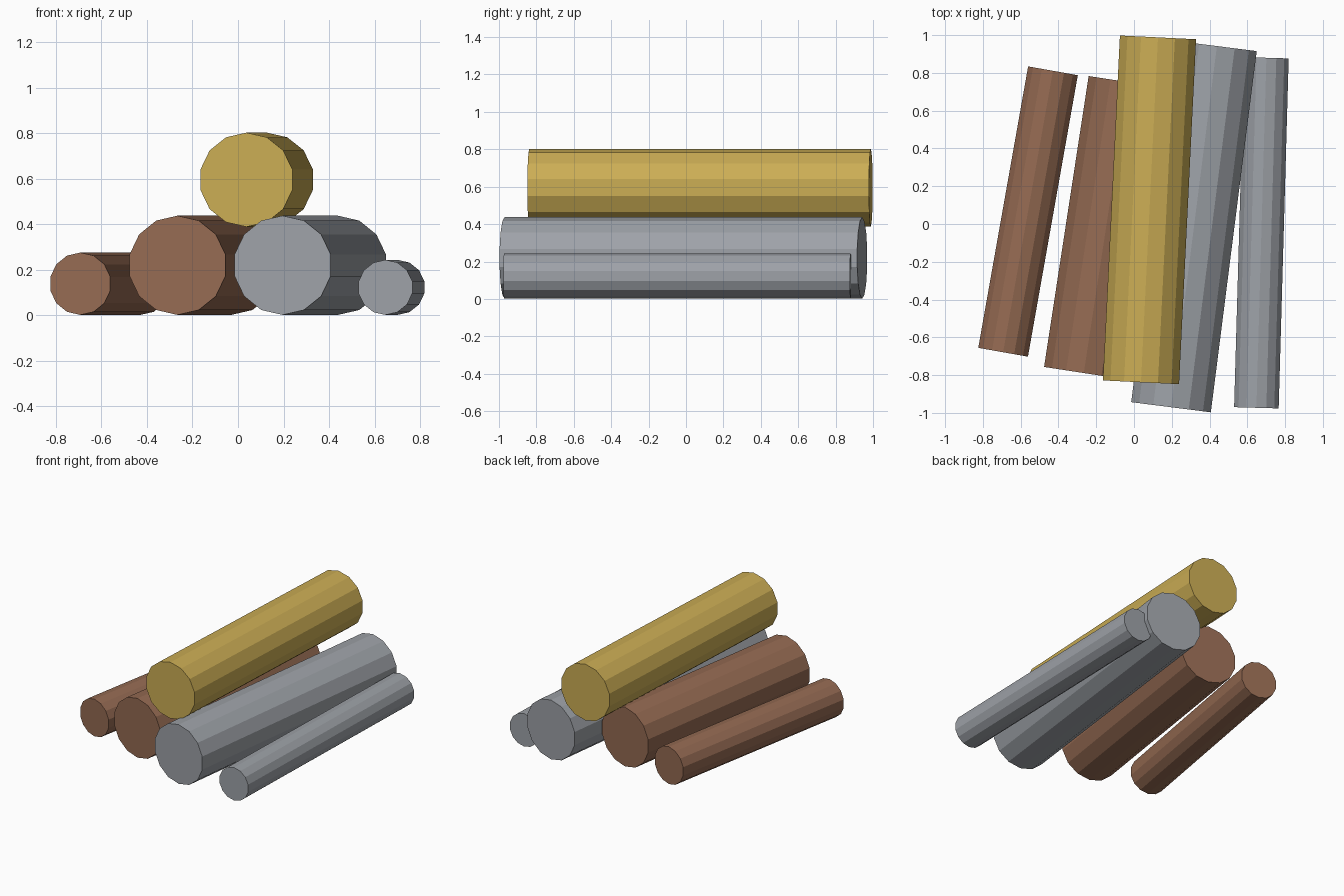
import bpy
import math
from mathutils import Vector

if "Cube" in bpy.data.objects:
    bpy.data.objects.remove(bpy.data.objects["Cube"])


def material(name, color):
    m = bpy.data.materials.new(name)
    m.diffuse_color = (*color, 1)
    m.use_nodes = True
    m.node_tree.nodes["Principled BSDF"].inputs["Base Color"].default_value = m.diffuse_color
    return m


gold = material("gold", (0.60, 0.42, 0.09))
grey = material("grey", (0.34, 0.36, 0.39))
brown = material("brown", (0.30, 0.145, 0.085))


def log(name, front, back, z, r, mat):
    """Horizontal 14-sided log between two end centres, one edge pointing up."""
    a, b = Vector((*front, z)), Vector((*back, z))
    d = b - a
    bpy.ops.mesh.primitive_cylinder_add(
        vertices=14, radius=r, depth=d.length, location=(a + b) / 2,
        rotation=(math.radians(90), 0, -math.atan2(d.x, d.y)))
    ob = bpy.context.object
    ob.name = name
    ob.data.materials.append(mat)


# Ground row, left to right
log("small_brown_log", (-0.693, -0.679), (-0.429, 0.811), 0.138, 0.137, brown)
log("large_brown_log", (-0.266, -0.789), (-0.030, 0.751), 0.219, 0.218, brown)
log("large_grey_log", (0.196, -0.970), (0.439, 0.942), 0.219, 0.218, grey)
log("small_grey_log", (0.648, -0.973), (0.701, 0.880), 0.122, 0.121, grey)

# Log resting on top
log("top_gold_log", (0.037, -0.838), (0.127, 0.988), 0.595, 0.207, gold)
